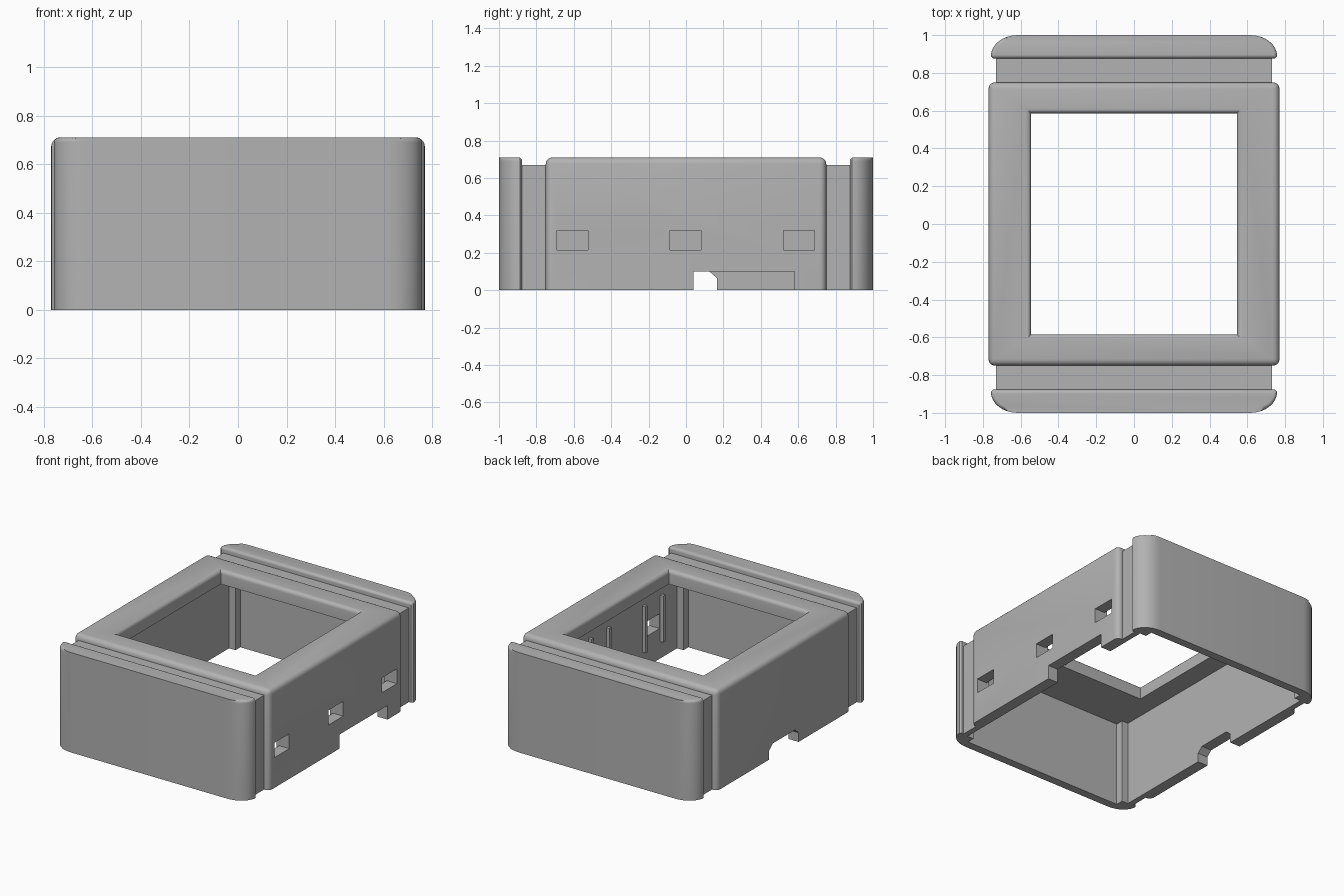
import bpy, bmesh, math
from mathutils import Vector

old = bpy.data.objects.get("Cube")
if old:
    bpy.data.objects.remove(old, do_unlink=True)

grey = bpy.data.materials.new("plain grey")
grey.use_nodes = True
colour = (0.45, 0.45, 0.45, 1)
grey.diffuse_color = colour
grey.node_tree.nodes["Principled BSDF"].inputs["Base Color"].default_value = colour


def finish(name, bm):
    bmesh.ops.recalc_face_normals(bm, faces=bm.faces)
    mesh = bpy.data.meshes.new(name)
    bm.to_mesh(mesh)
    bm.free()
    mesh.materials.append(grey)
    ob = bpy.data.objects.new(name, mesh)
    bpy.context.collection.objects.link(ob)
    return ob


def loft(name, rings, bevel=0.0, upright=False):
    """Closed solid through equal rings; bevels the top and, if asked, the upright edges."""
    bm = bmesh.new()
    loops = [[bm.verts.new(p) for p in ring] for ring in rings]
    n = len(loops[0])
    for a, b in zip(loops, loops[1:]):
        for i in range(n):
            j = (i + 1) % n
            bm.faces.new((a[i], a[j], b[j], b[i]))
    bm.faces.new(loops[0])
    bm.faces.new(loops[-1])
    if bevel:
        top = max(v.co.z for v in bm.verts)
        low = min(v.co.z for v in bm.verts)
        edges = [e for e in bm.edges
                 if all(v.co.z == top for v in e.verts)
                 or (upright and e.verts[0].co.z != e.verts[1].co.z)]
        bmesh.ops.bevel(bm, geom=edges, offset=bevel, segments=5, profile=0.5,
                        affect='EDGES', clamp_overlap=True)
    return finish(name, bm)


def rect(x0, x1, y0, y1, z):
    return [(x0, y0, z), (x1, y0, z), (x1, y1, z), (x0, y1, z)]


def box(name, x0, x1, y0, y1, z0, z1, **kw):
    return loft(name, [rect(x0, x1, y0, y1, z0), rect(x0, x1, y0, y1, z1)], **kw)


def combine(ob, other, operation):
    mod = ob.modifiers.new(operation.lower(), 'BOOLEAN')
    mod.operation = operation
    mod.solver = 'EXACT'
    mod.object = other
    bpy.context.view_layer.objects.active = ob
    bpy.ops.object.modifier_apply(modifier=mod.name)
    bpy.data.objects.remove(other, do_unlink=True)


# Core seen in the grooves, and the wide middle body
case = box("case", -0.73, 0.73, -0.93, 0.93, 0, 0.67)
combine(case, box("middle_body", -0.77, 0.77, -0.75, 0.75, 0, 0.71,
                  bevel=0.035, upright=True), 'UNION')

# Rounded bumpers at both ends
for side in (1, -1):
    half = [(0.745, 0.877), (0.758, 0.888)]
    for k in range(1, 9):
        a = math.radians(90 * k / 8)
        half.append((0.615 + 0.143 * math.cos(a), 0.888 + 0.112 * math.sin(a)))
    plan = half + [(-x, y) for x, y in reversed(half)]
    rings = [[(x, side * y, z) for x, y in plan] for z in (0, 0.71)]
    combine(case, loft("end_bumper", rings, bevel=0.035), 'UNION')

# Hollow inside, with stepped corners
combine(case, box("hollow", -0.69, 0.69, -0.885, 0.885, -0.1, 0.61), 'DIFFERENCE')
combine(case, box("end_hollow", -0.64, 0.64, -0.94, 0.94, -0.1, 0.61), 'DIFFERENCE')

# Top window with a rounded lip
rings = [rect(-0.545, 0.545, -0.585, 0.585, 0.5)]
r = 0.028
for k in range(6):
    a = math.radians(90 * k / 5)
    g = r * (1 - math.cos(a))
    z = 0.71 - r + r * math.sin(a)
    rings.append(rect(-0.545 - g, 0.545 + g, -0.585 - g, 0.585 + g, z))
rings.append(rect(-0.573, 0.573, -0.613, 0.613, 0.8))
combine(case, loft("window_cut", rings), 'DIFFERENCE')

# Three clip slots in the left wall
slots = (-0.607, -0.002, 0.603)
for y in slots:
    combine(case, box("slot_cut", 0.6, 0.9, y - 0.083, y + 0.083, 0.215, 0.32), 'DIFFERENCE')

# Cable notches along the bottom of both side walls
combine(case, box("long_notch", 0.6, 0.9, 0.04, 0.58, -0.1, 0.1), 'DIFFERENCE')
arch = [(0.165, -0.1), (0.165, 0.065), (0.125, 0.1)]
arch += [(-y, z) for y, z in reversed(arch)]
combine(case, loft("arched_notch", [[(x, y, z) for y, z in arch] for x in (-0.9, -0.6)]),
        'DIFFERENCE')

# Thin guide ribs beside the slots
for y in slots:
    for s in (-1, 1):
        c = y + s * 0.1
        box("guide_rib", 0.665, 0.7, c - 0.012, c + 0.012, 0.12, 0.45)

bpy.ops.object.select_all(action='DESELECT')
case.select_set(True)
bpy.context.view_layer.objects.active = case
bpy.ops.object.shade_smooth_by_angle(angle=math.radians(35))
